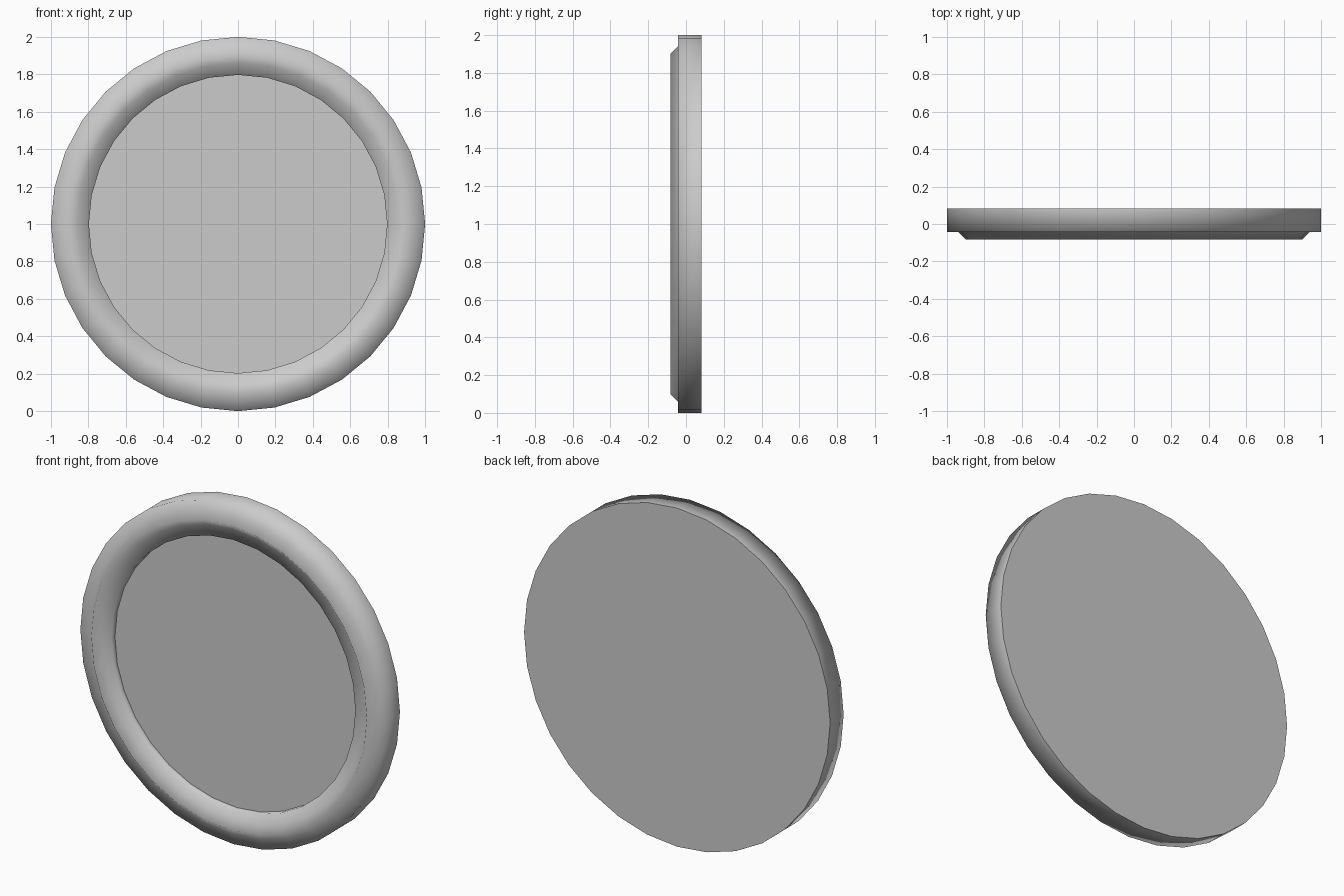
import bpy, bmesh, math

if "Cube" in bpy.data.objects:
    bpy.data.objects.remove(bpy.data.objects["Cube"])

SIDES = 32
CENTRE_Z = 1.0


def lathe_y(name, profile):
    """Revolve (radius, y) points around the y axis and cap both ends."""
    bm = bmesh.new()
    rings = []
    for r, y in profile:
        ring = []
        for i in range(SIDES):
            a = 2 * math.pi * i / SIDES
            ring.append(bm.verts.new((r * math.sin(a), y, CENTRE_Z + r * math.cos(a))))
        rings.append(ring)
    # smooth outer surfaces
    for lower, upper in zip(rings, rings[1:]):
        for i in range(SIDES):
            j = (i + 1) % SIDES
            face = bm.faces.new((lower[i], lower[j], upper[j], upper[i]))
            face.smooth = True
    # flat end discs with crisp borders
    for ring in (rings[0], rings[-1]):
        cap = bm.faces.new(ring)
        cap.smooth = False
        for edge in cap.edges:
            edge.smooth = False
    bmesh.ops.recalc_face_normals(bm, faces=bm.faces)
    mesh = bpy.data.meshes.new(name)
    bm.to_mesh(mesh)
    bm.free()
    obj = bpy.data.objects.new(name, mesh)
    bpy.context.collection.objects.link(obj)
    return obj


# Round plate: back disc, outer wall, raised ridge on the rim, recessed front disc
lathe_y("rimmed_disc", [
    (1.00, 0.083),
    (1.00, -0.043),
    (0.94, -0.043),
    (0.90, -0.083),
    (0.86, -0.043),
    (0.797, -0.043),
    (0.797, -0.01),
])
